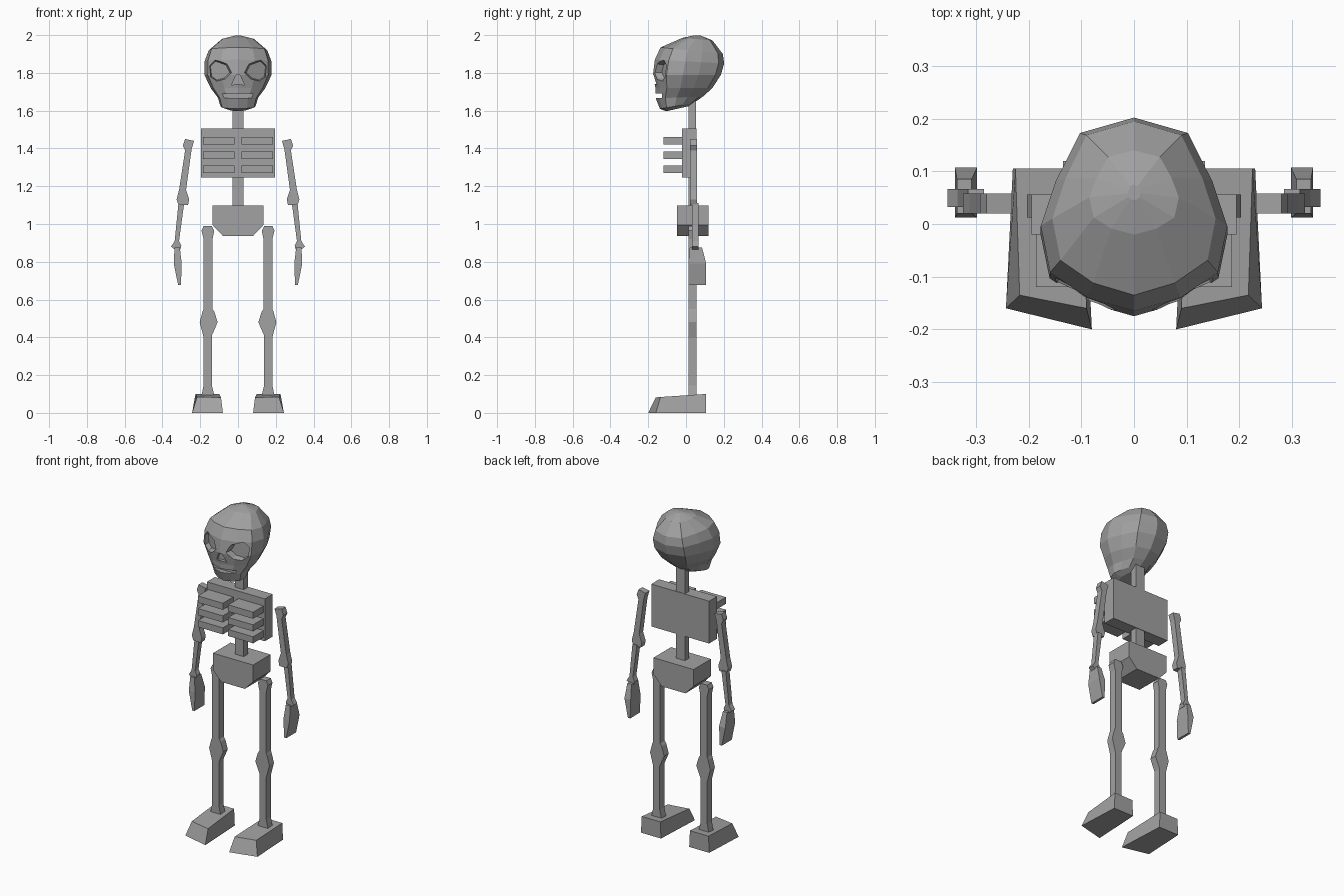
import bpy, bmesh

cube = bpy.data.objects.get("Cube")
if cube:
    bpy.data.objects.remove(cube, do_unlink=True)

bone = bpy.data.materials.new("bone_grey")
bone.use_nodes = True
colour = (0.36, 0.36, 0.36, 1)
bone.diffuse_color = colour
bone.node_tree.nodes["Principled BSDF"].inputs["Base Color"].default_value = colour


def loft(name, rings, side=1):
    """Skin a stack of equal rings and cap both ends; side=-1 mirrors in x."""
    bm = bmesh.new()
    loops = [[bm.verts.new((side * x, y, z)) for x, y, z in r] for r in rings]
    n = len(loops[0])
    for a, b in zip(loops, loops[1:]):
        for i in range(n):
            j = (i + 1) % n
            bm.faces.new((a[i], a[j], b[j], b[i]))
    bm.faces.new(loops[0])
    bm.faces.new(loops[-1])
    bmesh.ops.recalc_face_normals(bm, faces=bm.faces)
    mesh = bpy.data.meshes.new(name)
    bm.to_mesh(mesh)
    bm.free()
    mesh.materials.append(bone)
    obj = bpy.data.objects.new(name, mesh)
    bpy.context.collection.objects.link(obj)
    return obj


def prism(name, outline, y0, y1, side=1):
    """Front outline (x, z) extruded along y."""
    return loft(name, [[(x, y, z) for x, z in outline] for y in (y0, y1)], side)


def box(name, x0, x1, y0, y1, z0, z1, side=1):
    return prism(name, [(x0, z0), (x1, z0), (x1, z1), (x0, z1)], y0, y1, side)


# Spine, chest and pelvis
box("neck", -.03, .03, .012, .053, 1.5, 1.68)
box("spine", -.03, .03, .012, .053, 1.09, 1.25)
box("chest", -.195, .195, -.02, .056, 1.247, 1.505)
prism("pelvis", [(-.135, 1.097), (.135, 1.097), (.135, .995),
                 (.08, .937), (-.08, .937), (-.135, .995)], -.048, .12)

# Limb outlines for the model's left side
leg = [(.14, .99), (.182, .99), (.193, .965), (.182, .92), (.182, .55), (.188, .535),
       (.203, .48), (.182, .40), (.182, .145), (.194, .09), (.125, .09), (.138, .145),
       (.138, .41), (.125, .44), (.108, .48), (.125, .535), (.135, .55), (.135, .92),
       (.126, .965)]
upper_arm = [(.232, 1.44), (.28, 1.45), (.292, 1.415), (.28, 1.39), (.312, 1.18),
             (.325, 1.13), (.315, 1.10), (.265, 1.10), (.258, 1.13), (.275, 1.18),
             (.245, 1.40)]
forearm = [(.285, 1.11), (.315, 1.11), (.335, .91), (.354, .88), (.335, .865),
           (.305, .865), (.30, .885), (.312, .91)]

for side, label in ((1, "left"), (-1, "right")):
    for i, z in enumerate((1.27, 1.343, 1.42)):
        box(f"{label}_rib_{i + 1}", .018, .186, -.12, -.015, z, z + .04, side)
    prism(f"{label}_leg", leg, .012, .056, side)
    prism(f"{label}_upper_arm", upper_arm, .02, .058, side)
    prism(f"{label}_forearm", forearm, .032, .066, side)
    # Flat hand tapering to the fingertips
    loft(f"{label}_hand", [
        [(x0, y0, z), (x1, y0, z), (x1, y1, z), (x0, y1, z)]
        for x0, x1, y0, y1, z in ((.308, .336, .02, .085, .875),
                                  (.298, .34, .012, .107, .79),
                                  (.302, .317, .012, .107, .677))], side)
    # Wedge foot splayed outwards
    loft(f"{label}_foot", [
        [(.08, -.2, 0), (.243, -.16, 0), (.23, .105, 0), (.095, .105, 0)],
        [(.09, -.16, .082), (.217, -.135, .084), (.225, .105, .1), (.1, .105, .1)]], side)

# Skull: each ring is front z, back z, half width, front y, back y
contour = ((0, 0), (.07, .5), (.2, .9), (.44, 1), (.67, .84), (.92, .58), (1, 0))
rings = []
for zf, zb, w, yf, yb in ((1.999, 1.998, .012, .045, .075),
                          (1.985, 1.972, .085, -.02, .14),
                          (1.935, 1.90, .155, -.135, .195),
                          (1.87, 1.85, .177, -.165, .202),
                          (1.79, 1.79, .178, -.175, .185),
                          (1.72, 1.72, .145, -.162, .14),
                          (1.665, 1.675, .107, -.16, .09),
                          (1.61, 1.64, .093, -.138, .04),
                          (1.597, 1.625, .05, -.105, .02)):
    half = [(w * u, yf + (yb - yf) * t, zf + (zb - zf) * t) for t, u in contour]
    rings.append(half + [(-x, y, z) for x, y, z in half[-2:0:-1]])
skull = loft("skull", rings)

# Eye sockets, nose and mouth are carved out of the skull
eye = [(.03, 1.80), (.055, 1.85), (.125, 1.875), (.158, 1.84), (.15, 1.775),
       (.115, 1.75), (.065, 1.765)]
cutters = []
for side in (1, -1):
    socket = []
    for scale, depth in ((1.3, False), (.8, True)):
        ring = []
        for x, z in eye:
            x, z = .098 + (x - .098) * scale, 1.81 + (z - 1.81) * scale
            ring.append((x, -.135 + .5 * (x - .03) if depth else -.25, z))
        socket.append(ring)
    cutters.append(loft("eye_cutter", socket, side))
cutters.append(prism("nose_cutter", [(-.035, 1.735), (0, 1.742), (.035, 1.735),
                                     (.01, 1.79), (-.01, 1.79)], -.3, -.145))
cutters.append(box("mouth_cutter", -.085, .085, -.3, -.128, 1.668, 1.69))

for cutter in cutters:
    cutter.hide_render = True
    cut = skull.modifiers.new(cutter.name, "BOOLEAN")
    cut.operation = "DIFFERENCE"
    cut.solver = "EXACT"
    cut.object = cutter
bpy.context.view_layer.update()
carved = bpy.data.meshes.new_from_object(
    skull.evaluated_get(bpy.context.evaluated_depsgraph_get()))
skull.modifiers.clear()
skull.data = carved
for cutter in cutters:
    bpy.data.objects.remove(cutter, do_unlink=True)
